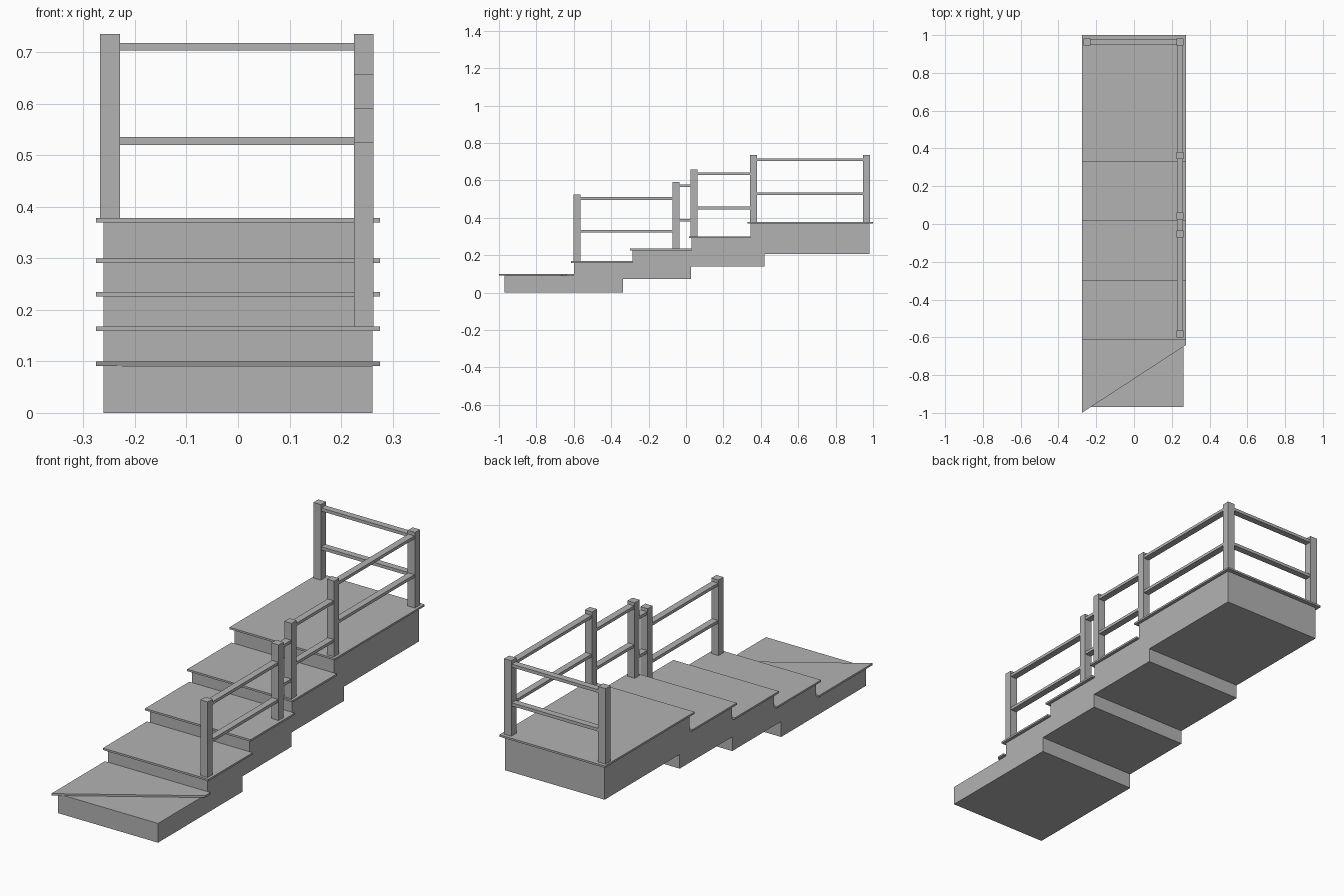
import bpy
import bmesh

cube = bpy.data.objects.get("Cube")
if cube:
    bpy.data.objects.remove(cube, do_unlink=True)

grey = bpy.data.materials.new("plain_grey")
grey.use_nodes = True
colour = (0.45, 0.45, 0.45, 1)
grey.diffuse_color = colour
grey.node_tree.nodes["Principled BSDF"].inputs["Base Color"].default_value = colour


def finish(name, bm):
    bmesh.ops.recalc_face_normals(bm, faces=bm.faces)
    mesh = bpy.data.meshes.new(name)
    bm.to_mesh(mesh)
    bm.free()
    mesh.materials.append(grey)
    obj = bpy.data.objects.new(name, mesh)
    bpy.context.collection.objects.link(obj)


def stair_solid(name, profile, half_width, slant=0):
    """Extrude a (y, z) profile across x; slant pulls its front edge back on the left."""
    bm = bmesh.new()
    front = min(y for y, z in profile)
    verts = [bm.verts.new((-half_width, y, z)) for y, z in profile]
    face = bm.faces.new(verts)
    new = bmesh.ops.extrude_face_region(bm, geom=[face])["geom"]
    for v in new:
        if isinstance(v, bmesh.types.BMVert):
            v.co.x = half_width
            if v.co.y == front:
                v.co.y += slant
    bmesh.ops.recalc_face_normals(bm, faces=bm.faces)
    finish(name, bm)


def box(name, x, y, z):
    bm = bmesh.new()
    bmesh.ops.create_cube(bm, size=1)
    for v in bm.verts:
        v.co = [lo if c < 0 else hi for c, (lo, hi) in zip(v.co, (x, y, z))]
    finish(name, bm)


TREAD = 0.009
HEIGHTS = [0.1, 0.168, 0.235, 0.3, 0.378]
RISERS = [-0.97, -0.6, -0.285, 0.03, 0.345, 0.98]

# Stepped body: risers on top, stepped soffit underneath
body = []
for i, top in enumerate(HEIGHTS):
    body += [(RISERS[i], top - TREAD), (RISERS[i + 1], top - TREAD)]
body += [(0.98, 0.207), (0.42, 0.207), (0.42, 0.14), (0.027, 0.14),
         (0.027, 0.073), (-0.338, 0.073), (-0.338, 0), (-0.97, 0)]
stair_solid("stair_body", body, 0.261, 0.332)

# Treads with overhanging nosing
for i, top in enumerate(HEIGHTS):
    front = RISERS[i] - 0.015 if i else -1
    back = RISERS[i + 1] if i < 4 else 1
    plate = [(front, top - TREAD), (back, top - TREAD), (back, top), (front, top)]
    stair_solid(f"tread_{i + 1}", plate, 0.276, 0 if i else 0.36)

# Posts on the left side: (front y, tread they stand on)
POST, POST_H = 0.037, 0.357
posts = [(-0.602, 1), (-0.072, 2), (0.025, 3), (0.343, 4), (0.946, 4)]
for i, (y, step) in enumerate(posts):
    z = HEIGHTS[step]
    box(f"left_post_{i + 1}", (0.225, 0.263), (y, y + POST), (z, z + POST_H))
top = HEIGHTS[4] + POST_H
box("back_right_post", (-0.268, -0.229), (0.946, 0.983), (HEIGHTS[4], top))

# Level rails between neighbouring posts, named after the post in front
for label, drop in (("top", 0.017), ("middle", 0.2)):
    for i in range(4):
        z = HEIGHTS[posts[i + 1][1]] + POST_H - drop
        if i < 3:
            z = HEIGHTS[posts[i][1]] + POST_H - drop + 0.002
        if i == 0 and label == "middle":
            z += 0.007
        box(f"left_{label}_rail_{i + 1}", (0.228, 0.26),
            (posts[i][0] + POST, posts[i + 1][0]), (z - 0.014, z))
    box(f"back_{label}_rail", (-0.229, 0.225), (0.949, 0.98),
        (top - drop - 0.015, top - drop))
